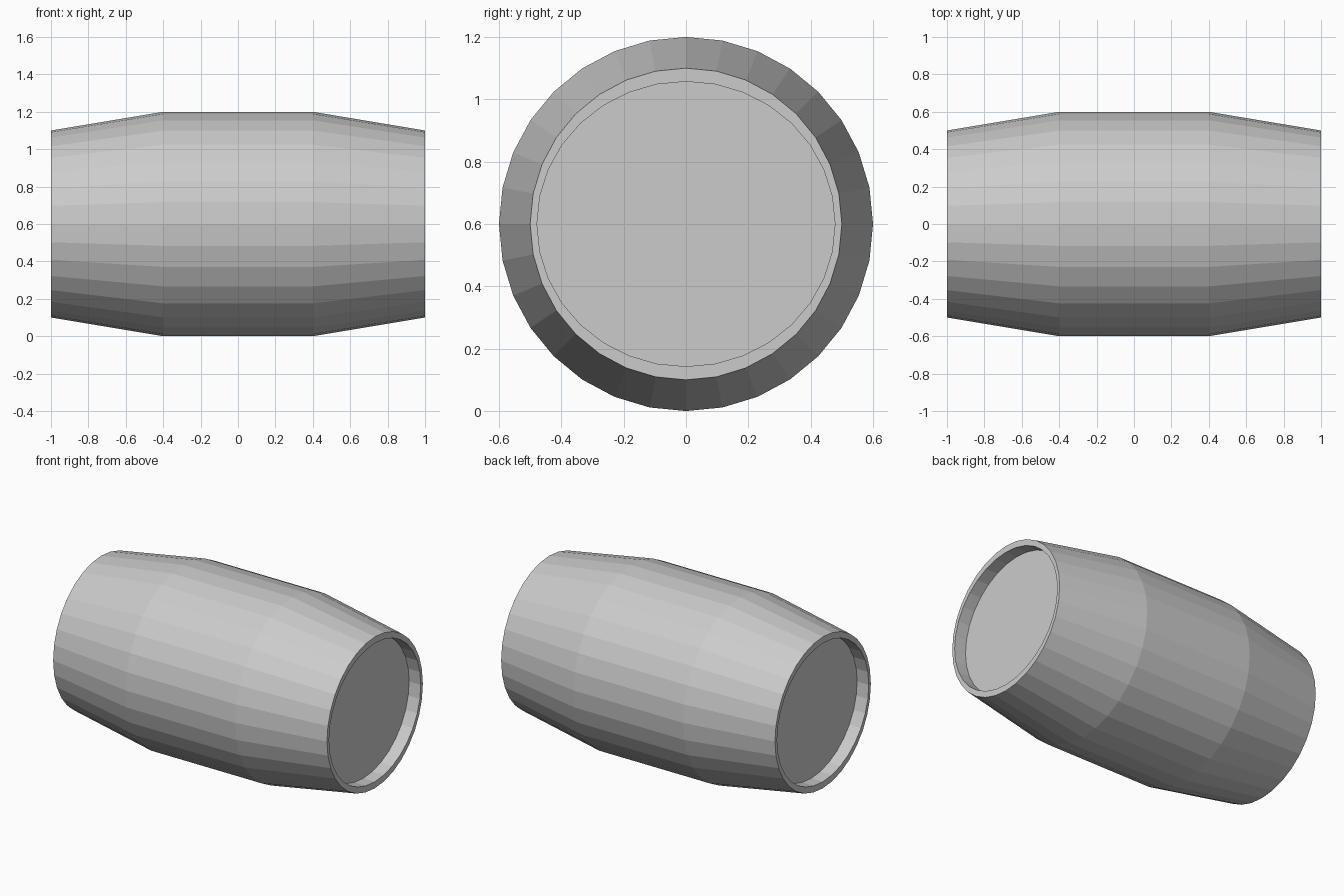
import bpy, bmesh
from math import cos, sin, tau

if "Cube" in bpy.data.objects:
    bpy.data.objects.remove(bpy.data.objects["Cube"])

SIDES = 32
CENTRE_Z = 0.6
# (x, y radius, z radius) from one recessed lid, over the shell, to the other
half = [(0.4, 0.6, 0.6), (1.0, 0.5, 0.5), (1.0, 0.478, 0.457), (0.915, 0.478, 0.457)]
profile = [(-x, ry, rz) for x, ry, rz in reversed(half)] + half

bm = bmesh.new()


def ring(x, ry, rz):
    return [bm.verts.new((x, ry * sin(tau * i / SIDES), CENTRE_Z + rz * cos(tau * i / SIDES)))
            for i in range(SIDES)]


rings = [ring(*p) for p in profile]

# shell, rims and recess walls
for a, b in zip(rings, rings[1:]):
    for i in range(SIDES):
        j = (i + 1) % SIDES
        bm.faces.new((a[i], a[j], b[j], b[i]))

# recessed lids at both ends
for r in (rings[0], rings[-1]):
    bm.faces.new(r)

bmesh.ops.recalc_face_normals(bm, faces=bm.faces)
mesh = bpy.data.meshes.new("barrel")
bm.to_mesh(mesh)
bm.free()
bpy.context.collection.objects.link(bpy.data.objects.new("barrel", mesh))
